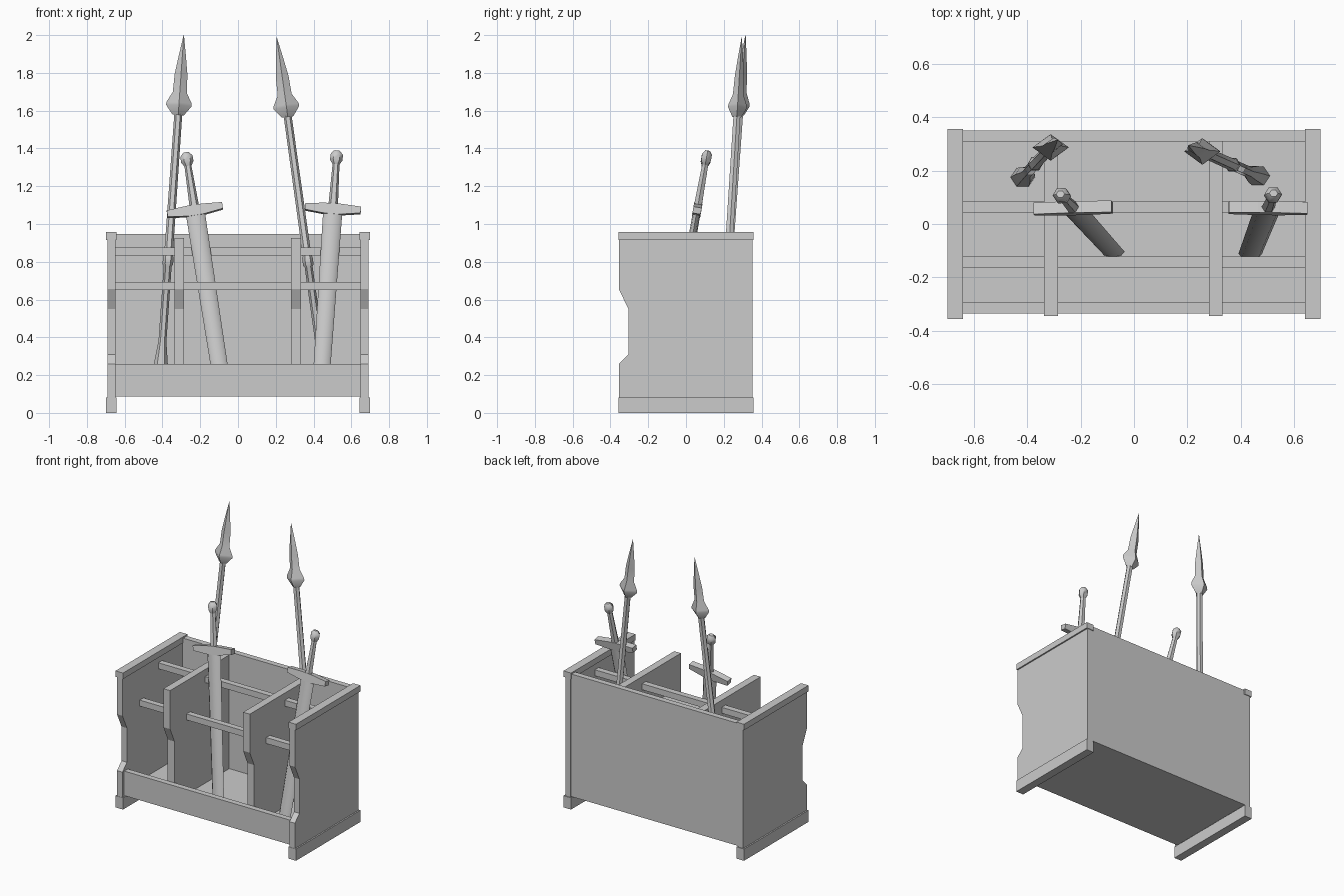
import bpy, math
from mathutils import Vector, Matrix

if "Cube" in bpy.data.objects:
    bpy.data.objects.remove(bpy.data.objects["Cube"])


def make(name, verts, faces, smooth=False):
    me = bpy.data.meshes.new(name)
    me.from_pydata([tuple(v) for v in verts], [], faces)
    ob = bpy.data.objects.new(name, me)
    bpy.context.collection.objects.link(ob)
    bpy.ops.object.select_all(action='DESELECT')
    ob.select_set(True)
    bpy.context.view_layer.objects.active = ob
    # make all normals point outward
    bpy.ops.object.mode_set(mode='EDIT')
    bpy.ops.mesh.select_all(action='SELECT')
    bpy.ops.mesh.normals_make_consistent(inside=False)
    bpy.ops.object.mode_set(mode='OBJECT')
    if smooth:
        bpy.ops.object.shade_smooth_by_angle(angle=math.radians(50))
    return ob


def loft(name, rings, smooth=False):
    """Join equal-length rings of points and cap both ends."""
    n = len(rings[0])
    verts = [p for r in rings for p in r]
    faces = [(k * n + i, k * n + (i + 1) % n, (k + 1) * n + (i + 1) % n, (k + 1) * n + i)
             for k in range(len(rings) - 1) for i in range(n)]
    faces += [tuple(range(n)), tuple(range(len(verts) - n, len(verts)))]
    return make(name, verts, faces, smooth)


def slab(name, profile, x0, x1):
    """Extrude a (y, z) profile along x."""
    return loft(name, [[Vector((x, y, z)) for y, z in profile] for x in (x0, x1)])


def box(name, x0, x1, y0, y1, z0, z1):
    return slab(name, [(y0, z0), (y1, z0), (y1, z1), (y0, z1)], x0, x1)


def lean(base, tip):
    """Matrix placing local z along base->tip, local x close to world x."""
    base, tip = Vector(base), Vector(tip)
    z = (tip - base).normalized()
    y = z.cross(Vector((1, 0, 0))).normalized()
    x = y.cross(z)
    m = Matrix((x, y, z)).transposed().to_4x4()
    m.translation = base
    return m, (tip - base).length


def turned(name, m, sides, stations):
    """Loft of (height, x radius, y radius) stations along a leaning axis."""
    rings = [[m @ Vector((rx * math.cos(2 * math.pi * i / sides),
                          ry * math.sin(2 * math.pi * i / sides), h)) for i in range(sides)]
             for h, rx, ry in stations]
    return loft(name, rings, True)


# Side panels with notched fronts, caps and feet
side_profile = [(-0.355, 0.04), (0.352, 0.04), (0.352, 0.93), (-0.355, 0.93),
                (-0.355, 0.655), (-0.305, 0.55), (-0.305, 0.31), (-0.355, 0.26)]
for s, side in ((-1, "left"), (1, "right")):
    slab(side + "_panel", side_profile, s * 0.648, s * 0.69)
    box(side + "_cap", s * 0.642, s * 0.70, -0.357, 0.357, 0.915, 0.957)
    box(side + "_foot", s * 0.642, s * 0.70, -0.357, 0.357, 0, 0.082)

# Back, floor and front board
box("back_panel", -0.65, 0.65, 0.31, 0.35, 0.088, 0.947)
box("floor", -0.65, 0.65, -0.30, 0.315, 0.088, 0.128)
box("front_board", -0.65, 0.65, -0.335, -0.295, 0.088, 0.26)

# Dividers
divider_profile = [(-0.297, 0.11), (0.312, 0.11), (0.312, 0.925),
                   (-0.345, 0.925), (-0.345, 0.655), (-0.297, 0.55)]
for x, side in ((-0.311, "left"), (0.307, "right")):
    slab(side + "_divider", divider_profile, x - 0.026, x + 0.026)

# Rails
box("front_rail", -0.65, 0.65, -0.163, -0.122, 0.65, 0.692)
box("rear_rail", -0.65, 0.65, 0.043, 0.085, 0.833, 0.875)


# Spears
def spear(side, base, tip):
    m, L = lean(base, tip)
    turned(side + "_spear_shaft", m, 6, [
        (0, 0.046, 0.04), (0.14, 0.037, 0.033), (0.26, 0.021, 0.021),
        (0.66, 0.021, 0.021), (0.67, 0.028, 0.028), (0.71, 0.028, 0.028),
        (0.72, 0.023, 0.023), (L - 0.38, 0.021, 0.021)])
    turned(side + "_spear_head", m, 4, [
        (L - 0.425, 0.03, 0.024), (L - 0.375, 0.068, 0.05), (L - 0.36, 0.067, 0.048),
        (L - 0.305, 0.037, 0.028), (L - 0.21, 0.034, 0.024),
        (L - 0.11, 0.019, 0.014), (L, 0.001, 0.001)])


spear("left", (-0.418, 0.175, 0.12), (-0.287, 0.315, 2.0))
spear("right", (0.465, 0.18, 0.12), (0.205, 0.295, 1.987))


# Swords
def sword(side, base, tip):
    m, L = lean(base, tip)
    g = L - 0.315                       # height of the guard centre
    turned(side + "_sword_blade", m, 8, [(0, 0.044, 0.02), (g, 0.051, 0.02)])
    guard = [(-0.148, -0.014), (-0.04, -0.028), (0.04, -0.028), (0.148, -0.014),
             (0.148, 0.02), (0.04, 0.028), (-0.04, 0.028), (-0.148, 0.02)]
    loft(side + "_sword_guard",
         [[m @ Vector((x, y, g + z)) for x, z in guard] for y in (-0.022, 0.022)])
    turned(side + "_sword_grip", m, 6, [(g, 0.026, 0.024), (L - 0.06, 0.018, 0.018)])
    turned(side + "_sword_pommel", m, 6, [
        (L - 0.075, 0.018, 0.018), (L - 0.05, 0.033, 0.03),
        (L - 0.02, 0.033, 0.03), (L, 0.016, 0.014)])


sword("left", (-0.079, -0.105, 0.12), (-0.276, 0.112, 1.378))
sword("right", (0.436, -0.112, 0.12), (0.524, 0.115, 1.388))
